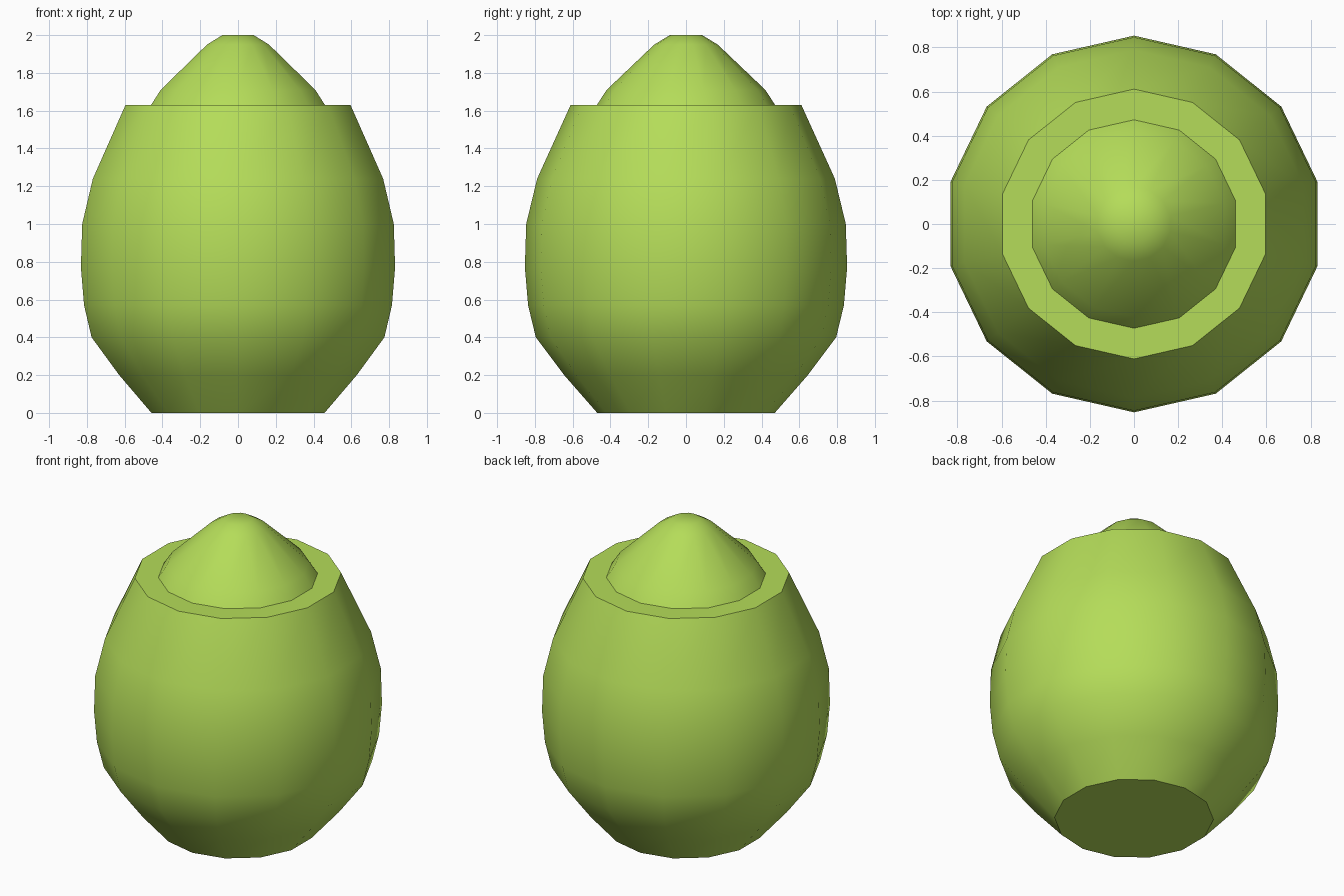
import bpy, bmesh, math

if "Cube" in bpy.data.objects:
    bpy.data.objects.remove(bpy.data.objects["Cube"])

SIDES = 14

mat = bpy.data.materials.new("leaf_green")
mat.diffuse_color = (0.46, 0.72, 0.10, 1)
mat.use_nodes = True
mat.node_tree.nodes["Principled BSDF"].inputs["Base Color"].default_value = mat.diffuse_color


def lathe(name, profile, cap_bottom=False, cap_top=False):
    """Revolve (radius, z) points, with a corner facing +y."""
    bm = bmesh.new()
    rings = []
    for r, z in profile:
        ring = []
        for i in range(SIDES):
            a = math.pi / 2 + 2 * math.pi * i / SIDES
            ring.append(bm.verts.new((r * math.cos(a), r * math.sin(a), z)))
        rings.append(ring)
    for low, high in zip(rings, rings[1:]):
        for i in range(SIDES):
            j = (i + 1) % SIDES
            bm.faces.new((low[i], low[j], high[j], high[i]))
    if cap_bottom:
        bm.faces.new(rings[0][::-1])
    if cap_top:
        bm.faces.new(rings[-1])
    mesh = bpy.data.meshes.new(name)
    bm.to_mesh(mesh)
    bm.free()
    mesh.materials.append(mat)
    obj = bpy.data.objects.new(name, mesh)
    bpy.context.collection.objects.link(obj)
    bpy.ops.object.select_all(action='DESELECT')
    obj.select_set(True)
    bpy.context.view_layer.objects.active = obj
    bpy.ops.object.shade_smooth_by_angle(angle=math.radians(40))
    return obj


# Rounded bulb with a flat base and a flat rim
lathe("bulb_body", [(0.47, 0), (0.645, 0.2), (0.795, 0.4), (0.836, 0.57),
                    (0.853, 0.77), (0.846, 1.0), (0.788, 1.24),
                    (0.611, 1.63), (0.472, 1.63)], cap_bottom=True)

# Pointed bud rising from the inner edge of the rim
lathe("bud_tip", [(0.472, 1.63), (0.42, 1.71), (0.168, 1.95), (0.085, 2.0)],
      cap_top=True)
